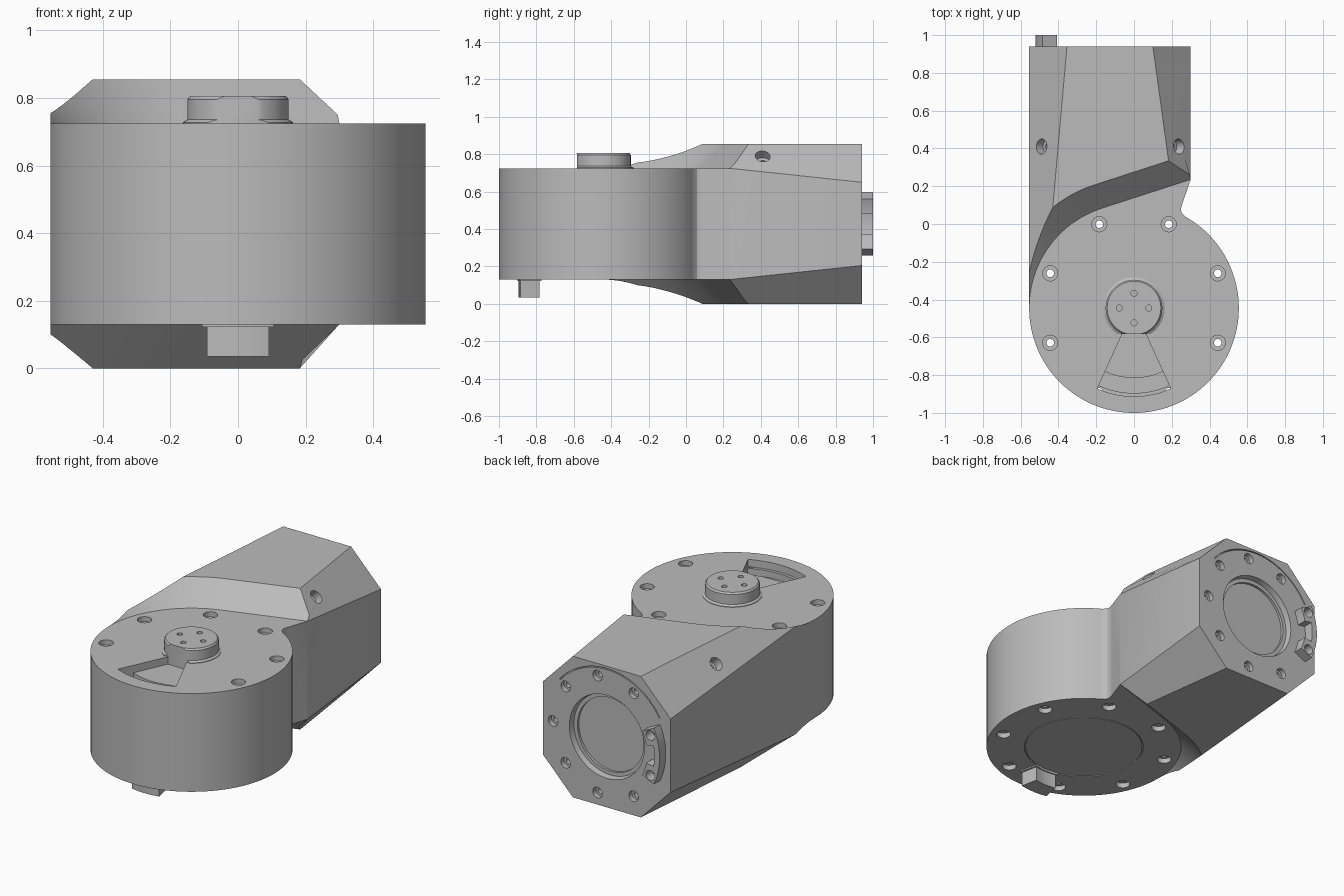
import bpy, bmesh
from math import sin, cos, pi, radians
from mathutils import Matrix, Vector

if "Cube" in bpy.data.objects:
    bpy.data.objects.remove(bpy.data.objects["Cube"])

grey = bpy.data.materials.new("grey_metal")
grey.use_nodes = True
grey.diffuse_color = (0.5, 0.5, 0.5, 1)
grey.node_tree.nodes["Principled BSDF"].inputs["Base Color"].default_value = (0.5, 0.5, 0.5, 1)

H = 0.855                      # overall housing height
R = 0.555                      # drum radius
DRUM = Matrix.Translation((0, -0.445, 0))
END = Matrix.Translation((-0.1275, 0.94, H / 2)) @ Matrix.Rotation(-pi / 2, 4, 'X')


def lathe(bm, profile, mat, n=32):
    """Closed solid turned around local z, profile runs axis to axis."""
    rings = []
    for r, z in profile:
        if r == 0:
            rings.append([bm.verts.new(mat @ Vector((0, 0, z)))] * n)
        else:
            rings.append([bm.verts.new(mat @ Vector((r * cos(2 * pi * i / n), r * sin(2 * pi * i / n), z)))
                          for i in range(n)])
    for a, b in zip(rings, rings[1:]):
        for i in range(n):
            j = (i + 1) % n
            bm.faces.new(list(dict.fromkeys((a[i], a[j], b[j], b[i]))))


def prism(bm, points, z0, z1, mat=Matrix()):
    """Straight extrusion of a plan outline."""
    lo = [bm.verts.new(mat @ Vector((x, y, z0))) for x, y in points]
    hi = [bm.verts.new(mat @ Vector((x, y, z1))) for x, y in points]
    bridge(bm, lo, hi)


def bridge(bm, lo, hi):
    bm.faces.new(lo)
    bm.faces.new(hi)
    for i in range(len(lo)):
        j = (i + 1) % len(lo)
        bm.faces.new((lo[i], lo[j], hi[j], hi[i]))


def arc(r, a0, a1, n=20):
    return [(r * cos(radians(a0 + (a1 - a0) * i / n)), r * sin(radians(a0 + (a1 - a0) * i / n)))
            for i in range(n + 1)]


def band(bm, r0, r1, mid, half, z0, z1, mat):
    """Curved block between two radii."""
    prism(bm, arc(r0, mid - half, mid + half) + arc(r1, mid + half, mid - half), z0, z1, mat)


def polar(r, a):
    return Matrix.Translation((r * cos(radians(a)), r * sin(radians(a)), 0))


def make(name, bm):
    bmesh.ops.recalc_face_normals(bm, faces=bm.faces)
    me = bpy.data.meshes.new(name)
    bm.to_mesh(me)
    bm.free()
    me.materials.append(grey)
    ob = bpy.data.objects.new(name, me)
    bpy.context.collection.objects.link(ob)
    return ob


def combine(ob, tool, op='DIFFERENCE'):
    """Apply a boolean and discard the tool."""
    mod = ob.modifiers.new("cut", 'BOOLEAN')
    mod.operation, mod.solver, mod.object = op, 'EXACT', tool
    bpy.context.view_layer.objects.active = ob
    bpy.ops.object.modifier_apply(modifier=mod.name)
    bpy.data.objects.remove(tool)


# Arm: chamfered section that tapers toward the end face
def section(bm, y, left, right, z_left, z_right):
    x0, x1 = -R, 0.30
    pts = [(x0, z_left), (left, H), (right, H), (x1, z_right),
           (x1, H - z_right), (right, 0), (left, 0), (x0, H - z_left)]
    return [bm.verts.new((x, y, z)) for x, z in pts]


bm = bmesh.new()
bridge(bm, section(bm, -0.445, -0.477, 0.29, 0.771, 0.797),
       section(bm, 0.94, -0.355, 0.10, 0.65, 0.65))
housing = make("housing", bm)

# Sloped clearance above and below the drum: cone plus its tangent plane
for flip in (False, True):
    bm = bmesh.new()
    for z, r in ((0.725, R), (0.905, R + 0.18)):
        t = radians(108)
        far = Vector((r * cos(t) + cos(t - pi / 2), r * sin(t) + sin(t - pi / 2)))
        for x, y in arc(r, 0, 357.5, 143) + [tuple(far), (far.x, -1.5), (-r, -1.5)]:
            bm.verts.new((x, y - 0.445, H - z if flip else z))
    bmesh.ops.convex_hull(bm, input=bm.verts)
    bmesh.ops.dissolve_limit(bm, angle_limit=0.001, verts=bm.verts, edges=bm.edges)
    combine(housing, make("clearance", bm))

# Inner corner between arm and drum
bm = bmesh.new()
prism(bm, [(0.31, 0.264), (0.256, 0.108), (0.248, 0.08), (0.252, 0.06), (0.275, 0.035),
           (0.28, -0.6), (0.7, -0.6), (0.7, 0.264)], -0.1, 1)
combine(housing, make("corner_cut", bm))

# Drum
bm = bmesh.new()
lathe(bm, [(0, 0.13), (R, 0.13), (R, 0.725), (0, 0.725)], DRUM, 128)
combine(housing, make("drum", bm), 'UNION')

# Bolt holes, end recess and chamfer holes
bm = bmesh.new()
for k in range(8):
    angle = 22.5 + 45 * k
    low = [(0, 0.1), (0.04, 0.1), (0.04, 0.16), (0.02, 0.16)]
    if k in (5, 6):
        high = [(0.02, 0.68), (0, 0.68)]
    else:
        high = [(0.02, 0.695), (0.04, 0.695), (0.04, 0.76), (0, 0.76)]
    lathe(bm, low + high, DRUM @ polar(0.48, angle), 24)
for k in range(9):
    lathe(bm, [(0, 0.02), (0.032, 0.02), (0.032, -0.03), (0.018, -0.03), (0.018, -0.07), (0, -0.07)],
          END @ polar(0.36, 40 * k), 20)
lathe(bm, [(0, 0.02), (0.255, 0.02), (0.245, -0.035), (0.222, -0.035), (0.222, -0.05), (0, -0.05)], END, 64)
band(bm, 0.408, 0.414, 265, 55, -0.015, 0.02, END)
for x, z, side in ((0.235, 0.787, 1), (-0.49, 0.764, -1)):
    aim = Vector((side * 0.72, 0, 0.69)).to_track_quat('Z', 'Y').to_matrix().to_4x4()
    lathe(bm, [(0, 0.08), (0.04, 0.08), (0.04, -0.05), (0.02, -0.05), (0.02, -0.09), (0, -0.09)],
          Matrix.Translation((x, 0.41, z)) @ aim, 24)
combine(housing, make("bores", bm))

# Wedge window on the top, with a deeper slot along its outer side
for r0, r1, floor in ((0.12, 0.468, 0.68), (0.37, 0.45, 0.64)):
    bm = bmesh.new()
    band(bm, r0, r1, -90, 24.5, floor, 0.8, DRUM)
    combine(housing, make("window", bm))

# Thin ring groove around the bottom cover
bm = bmesh.new()
lathe(bm, [(0, 0.1), (0.339, 0.1), (0.339, 0.138), (0, 0.138)], DRUM, 96)
combine(housing, make("cover_seat", bm))
bm = bmesh.new()
lathe(bm, [(0, 0.131), (0.333, 0.131), (0.333, 0.15), (0, 0.15)], DRUM, 96)
cover = make("bottom_cover", bm)

# Output shaft with front flat and four small holes
bm = bmesh.new()
lathe(bm, [(0, 0.65), (0.163, 0.65), (0.163, 0.728), (0.15, 0.736), (0.15, 0.796), (0.142, 0.806), (0, 0.806)],
      DRUM, 64)
shaft = make("output_shaft", bm)
bm = bmesh.new()
prism(bm, [(-0.3, -0.8), (0.3, -0.8), (0.3, -0.582), (-0.3, -0.582)], 0.6, 0.9)
for k in range(4):
    lathe(bm, [(0, 0.83), (0.016, 0.83), (0.016, 0.77), (0, 0.77)], DRUM @ polar(0.078, 90 * k), 16)
combine(shaft, make("shaft_cuts", bm))

# Stop tab below the drum, with a small foot
bm = bmesh.new()
band(bm, 0.345, 0.45, -90, 11.8, 0.035, 0.14, DRUM)
bottom_tab = make("bottom_stop_tab", bm)
bm = bmesh.new()
band(bm, 0.338, 0.455, -90, 13.5, 0.122, 0.14, DRUM)
combine(bottom_tab, make("foot", bm), 'UNION')

# Curved stop tab on the end face: two lobes joined by a thin rim
bm = bmesh.new()
band(bm, 0.31, 0.395, 180, 25.5, -0.005, 0.06, END)
end_tab = make("end_stop_tab", bm)
bm = bmesh.new()
band(bm, 0.29, 0.36, 180, 10, -0.02, 0.1, END)
for a in (160, 200):
    lathe(bm, [(0, 0.09), (0.03, 0.09), (0.03, -0.02), (0, -0.02)], END @ polar(0.355, a), 20)
combine(end_tab, make("tab_cuts", bm))

# Smooth curved walls, keep machined edges sharp
bpy.ops.object.select_all(action='DESELECT')
for ob in (housing, cover, shaft, bottom_tab, end_tab):
    ob.select_set(True)
bpy.context.view_layer.objects.active = housing
bpy.ops.object.shade_smooth_by_angle(angle=radians(28))
